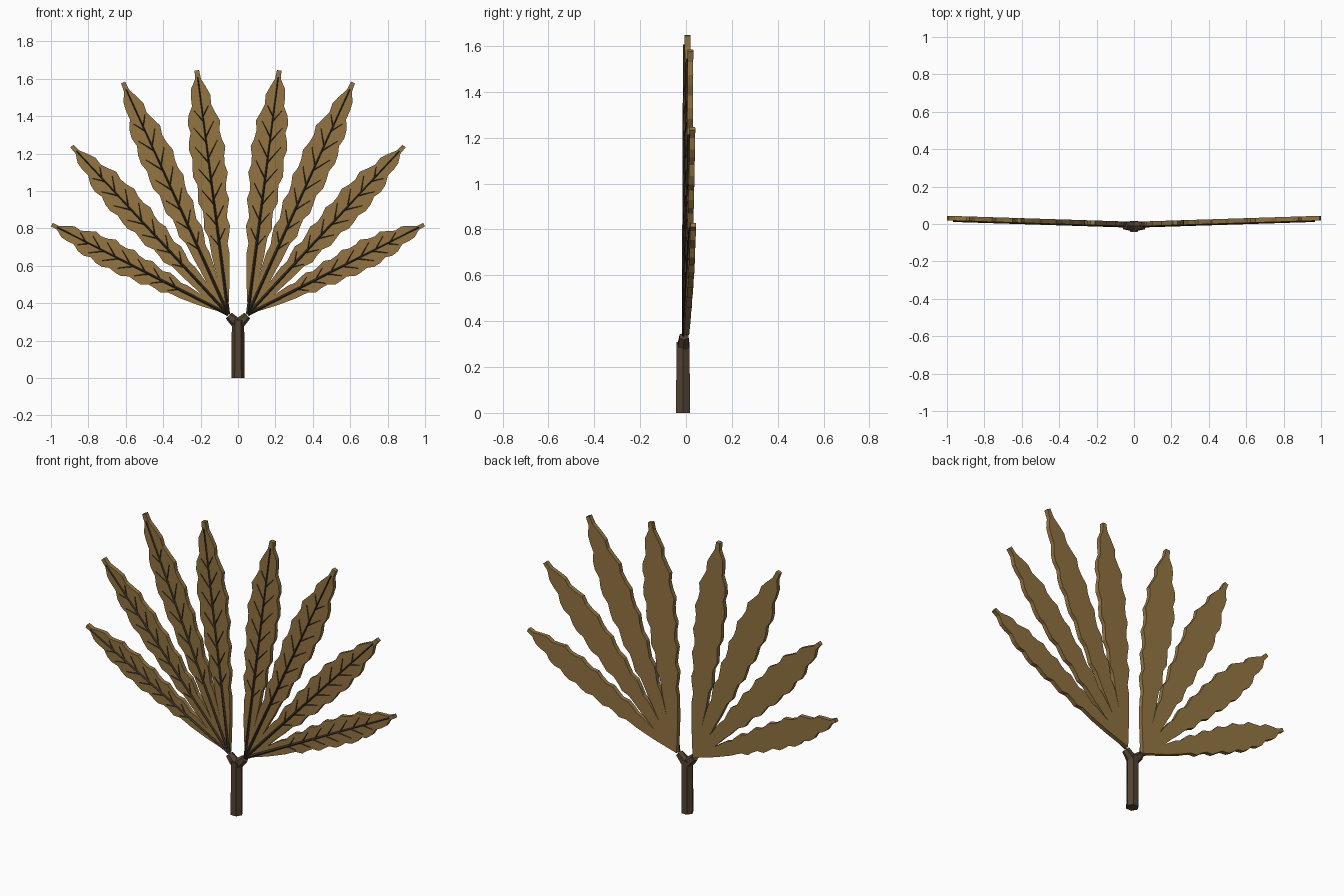
import bpy, bmesh
from math import sin, cos, pi
from mathutils import Vector

if "Cube" in bpy.data.objects:
    bpy.data.objects.remove(bpy.data.objects["Cube"])

BASE = Vector((0.052, 0.34))                       # leaf origin in the x-z plane
TIPS = [(0.995, 0.82), (0.888, 1.24), (0.615, 1.58), (0.22, 1.645)]
WIDTHS = [0.076, 0.082, 0.088, 0.092]
NOTCHES = [(0.195, 0.445), (0.165, 0.505), (0.112, 0.535)]
SHAPE = [(0, 0), (0.15, 0.36), (0.3, 0.6), (0.5, 0.86), (0.65, 1), (0.78, 0.9), (0.9, 0.5), (1, 0.13)]


def material(name, color):
    m = bpy.data.materials.new(name)
    m.diffuse_color = (*color, 1)
    m.use_nodes = True
    m.node_tree.nodes["Principled BSDF"].inputs["Base Color"].default_value = m.diffuse_color
    return m


LEAF = material("dry_leaf", (0.29, 0.175, 0.055))
BARK = material("bark", (0.085, 0.055, 0.032))
VEIN = material("vein", (0.045, 0.03, 0.016))


def finish(bm, name, mat, mirror=False):
    bmesh.ops.recalc_face_normals(bm, faces=bm.faces[:])
    me = bpy.data.meshes.new(name)
    bm.to_mesh(me)
    bm.free()
    me.materials.append(mat)
    ob = bpy.data.objects.new(name, me)
    bpy.context.collection.objects.link(ob)
    if mirror:
        mod = ob.modifiers.new("mirror", 'MIRROR')
        mod.use_mirror_merge = False
    return ob


def front(p, lift=0.0):
    """Point on the slightly swept-back front face of the leaf."""
    return Vector((p[0], -0.013 + 0.032 * p[0] - lift, p[1]))


def half_width(t):
    for (a, u), (b, v) in zip(SHAPE, SHAPE[1:]):
        if t <= b:
            return u + (v - u) * (t - a) / (b - a)
    return SHAPE[-1][1]


def edge(i, side, t_min):
    """Wavy edge of one leaflet from t_min to its tip."""
    axis = Vector(TIPS[i]) - BASE
    perp = Vector((-axis.y, axis.x)).normalized() * side
    pts = []
    for k in range(1, 29):
        t = k / 28
        if t >= t_min:
            wave = 0.009 * sin(t * 2 * pi * 9 + (0.8 if side > 0 else 0)) * (0.25 < t < 0.97)
            pts.append(BASE + axis * t + perp * (half_width(t) * WIDTHS[i] + wave))
    return pts


def ridge(bm, p, q, w0, w1, h):
    """Tapered triangular rib lying on the leaf front."""
    n = (q - p).normalized()
    n = Vector((-n.y, n.x))
    ends = [[bm.verts.new(v) for v in (front(c + n * w, -0.002), front(c, h), front(c - n * w, -0.002))]
            for c, w in ((p, w0), (q, w1))]
    a, b = ends
    for k in range(3):
        bm.faces.new((a[k], a[(k + 1) % 3], b[(k + 1) % 3], b[k]))
    bm.faces.new(a)
    bm.faces.new(b[::-1])


# Fan of four joined leaflets, mirrored to the other side
outline = [BASE]
for i in range(4):
    outline += edge(i, -1, 0.05 if i == 0 else 0.21)
    outline += edge(i, 1, 0.05 if i == 3 else 0.21)[::-1]
    if i < 3:
        outline.append(Vector(NOTCHES[i]))
bm = bmesh.new()
face = bm.faces.new([bm.verts.new(front(p)) for p in outline])
ext = bmesh.ops.extrude_face_region(bm, geom=[face], use_keep_orig=True)
bmesh.ops.translate(bm, vec=(0, 0.025, 0),
                    verts=[v for v in ext["geom"] if isinstance(v, bmesh.types.BMVert)])
finish(bm, "leaf_fan", LEAF, True)

# Midribs and branching side veins
bm = bmesh.new()
for i, tip in enumerate(TIPS):
    axis = Vector(tip) - BASE
    d = axis.normalized()
    perp = Vector((-d.y, d.x))
    ridge(bm, BASE, BASE + axis * 0.97, 0.010, 0.004, 0.007)
    for k in range(7):
        for side in (1, -1):
            t = 0.28 + 0.085 * k + (0.02 if side > 0 else 0)
            w = half_width(t + 0.06) * WIDTHS[i] * 0.68
            p = BASE + axis * t
            ridge(bm, p, p + d * w * 1.5 + perp * side * w, 0.005, 0.002, 0.004)
finish(bm, "leaf_veins", VEIN, True)


# Hexagonal stem and its two short forks
def hex_rod(name, p, q, r0, r1, mirror=False):
    p, q = Vector(p), Vector(q)
    d = (q - p).normalized()
    y = Vector((0, 1, 0))
    x = y.cross(d)
    bm = bmesh.new()
    rings = [[bm.verts.new(c + x * r * cos(k * pi / 3) + y * r * sin(k * pi / 3)) for k in range(6)]
             for c, r in ((p, r0), (q, r1))]
    a, b = rings
    for k in range(6):
        bm.faces.new((a[k], a[(k + 1) % 6], b[(k + 1) % 6], b[k]))
    bm.faces.new(a)
    bm.faces.new(b)
    finish(bm, name, BARK, mirror)


hex_rod("stem", (0, -0.013, 0), (0, -0.013, 0.31), 0.035, 0.033)
hex_rod("stem_fork", (0, -0.011, 0.285), (0.05, -0.009, 0.334), 0.031, 0.022, True)
